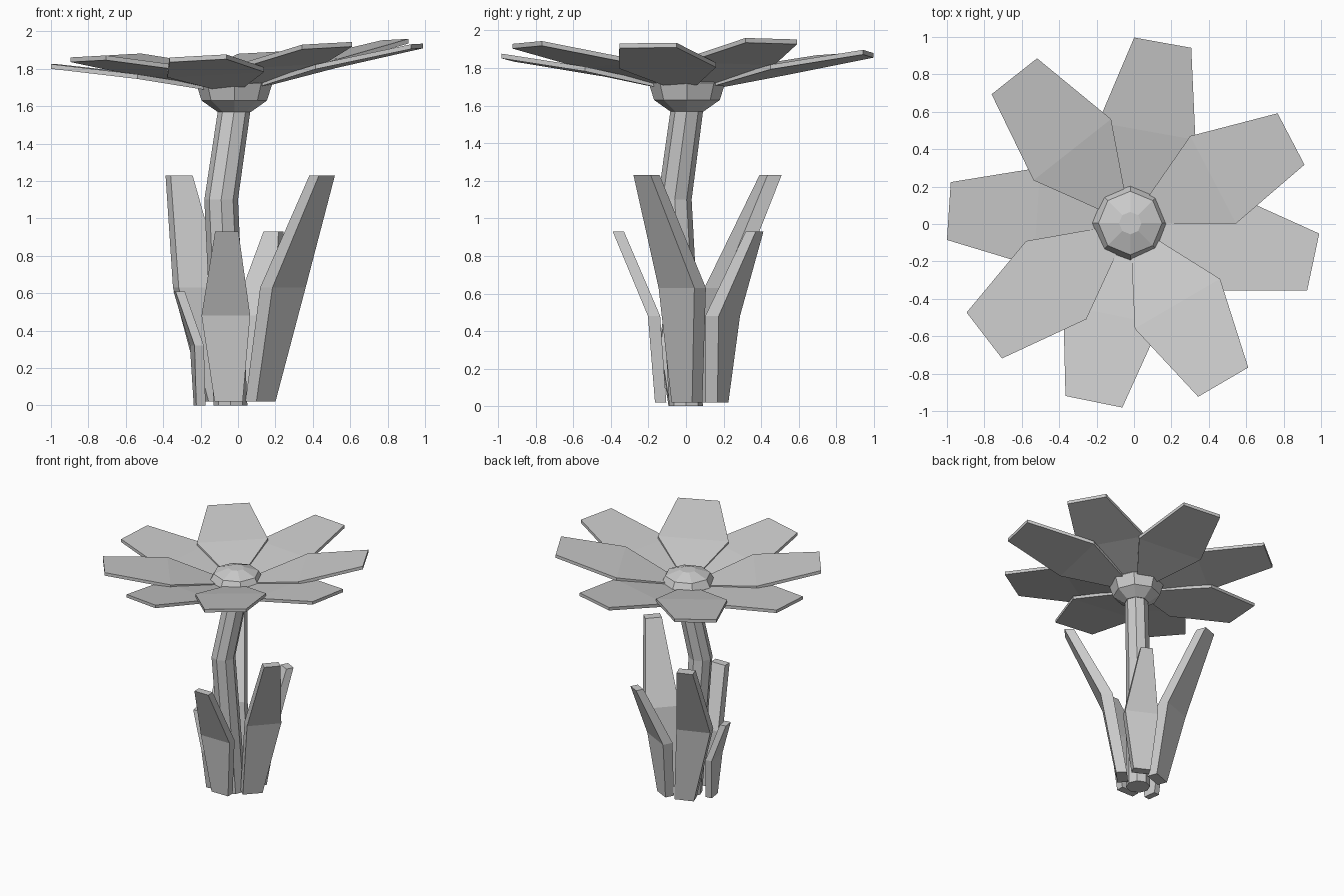
import bpy
import bmesh
from math import cos, sin, pi, radians
from mathutils import Vector

old = bpy.data.objects.get("Cube")
if old:
    bpy.data.objects.remove(old, do_unlink=True)

grey = bpy.data.materials.new("plain_grey")
grey.use_nodes = True
GREY = (0.6, 0.6, 0.6, 1)
grey.diffuse_color = GREY
grey.node_tree.nodes["Principled BSDF"].inputs["Base Color"].default_value = GREY


def loft(name, rings):
    """Skin a list of equal-sized point rings and cap both ends."""
    bm = bmesh.new()
    rows = [[bm.verts.new(p) for p in ring] for ring in rings]
    n = len(rows[0])
    for a, b in zip(rows, rows[1:]):
        for i in range(n):
            j = (i + 1) % n
            bm.faces.new((a[i], a[j], b[j], b[i]))
    bm.faces.new(rows[0][::-1])
    bm.faces.new(rows[-1])
    bmesh.ops.recalc_face_normals(bm, faces=bm.faces)
    mesh = bpy.data.meshes.new(name)
    bm.to_mesh(mesh)
    bm.free()
    mesh.materials.append(grey)
    obj = bpy.data.objects.new(name, mesh)
    bpy.context.collection.objects.link(obj)
    return obj


def octagon(x, y, z, r):
    return [(x + r * cos(i * pi / 4), y + r * sin(i * pi / 4), z) for i in range(8)]


HEAD_X, HEAD_Y = -0.02, 0.005

# Bent stem
loft("stem", [octagon(-0.04, 0, 0, 0.09),
              octagon(-0.09, -0.06, 1.1, 0.09),
              octagon(HEAD_X, HEAD_Y, 1.58, 0.087)])

# Flower cup and domed centre
cup = [(1.57, 0.09), (1.63, 0.175), (1.72, 0.203), (1.78, 0.17), (1.82, 0.06)]
loft("flower_centre", [octagon(HEAD_X, HEAD_Y, z, r) for z, r in cup])


# Petals: narrow root, wide fold, tapered tip; the head leans slightly
def petal(name, angle, length, heights):
    out = Vector((cos(angle), sin(angle), 0))
    side = Vector((-out.y, out.x, 0))
    rings = []
    for r, half, z in zip((0.12, 0.5, length), (0.065, 0.264, 0.155), heights):
        ring = []
        for s, thick in ((-1, 0), (1, 0), (1, 0.025), (-1, 0.025)):
            p = Vector((HEAD_X, HEAD_Y, 0)) + out * r + side * s * half
            p.z = z + thick + 0.055 * p.x
            ring.append(p)
        rings.append(ring)
    loft(name, rings)


lower = [(79.8, 0.98), (-12, 1.0), (-101.5, 0.975), (176.2, 0.972)]
upper = [(27.6, 0.97), (-59.7, 0.985), (-142.4, 0.985), (128.3, 1.0)]
for i, (deg, length) in enumerate(lower):
    petal(f"lower_petal_{i + 1}", radians(deg), length, (1.69, 1.775, 1.855))
for i, (deg, length) in enumerate(upper):
    petal(f"upper_petal_{i + 1}", radians(deg), length, (1.70, 1.80, 1.885))


# Leaves: thick blades that widen to a fold, then taper outward
def leaf(name, deg, centres, zs, widths, thick):
    a = radians(deg)
    out = Vector((cos(a), sin(a), 0))
    side = Vector((-out.y, out.x, 0))
    rings = []
    for (x, y), z, w, t in zip(centres, zs, widths, thick):
        c = Vector((x, y, z))
        rings.append([c + side * w * s / 2 + out * t * o / 2
                      for s, o in ((-1, -1), (1, -1), (1, 1), (-1, 1))])
    loft(name, rings)


tall = (0.02, 0.63, 1.23)
short = (0.02, 0.48, 0.93)
wide = (0.15, 0.26, 0.125)
leaf("tall_leaf_left", -43, [(0.12, 0.005), (0.24, -0.02), (0.45, -0.21)],
     tall, wide, (0.08, 0.09, 0.07))
leaf("tall_leaf_back", 110, [(-0.1, 0.15), (-0.21, 0.185), (-0.315, 0.45)],
     tall, wide, (0.08, 0.09, 0.08))
leaf("short_leaf_front", -90, [(-0.05, -0.135), (-0.065, -0.17), (-0.06, -0.36)],
     short, wide, (0.06, 0.065, 0.06))
leaf("short_leaf_back", 63, [(0.07, 0.165), (0.1, 0.195), (0.19, 0.365)],
     short, (0.13, 0.25, 0.09), (0.07, 0.08, 0.06))
leaf("small_leaf_right", 188, [(-0.205, -0.04), (-0.22, -0.05), (-0.315, -0.06)],
     (0, 0.32, 0.61), (0.1, 0.18, 0.08), (0.05, 0.05, 0.05))
